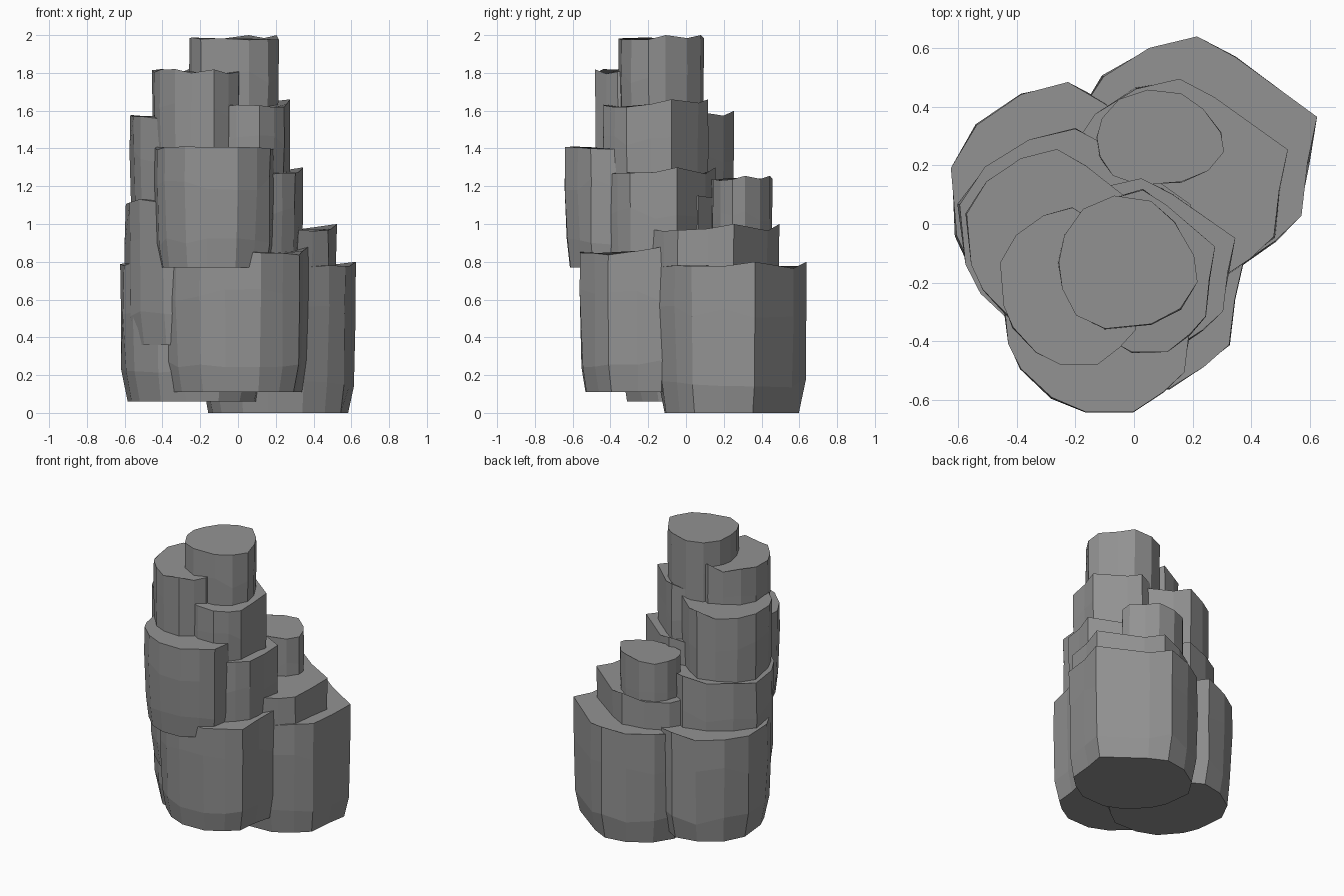
import bpy, bmesh, random

if "Cube" in bpy.data.objects:
    bpy.data.objects.remove(bpy.data.objects["Cube"])

random.seed(4)

# Shared chipped-rock outlines, normalised to a -1..1 box
BROAD = [(1, .3), (.32, .82), (0, 1), (-.4, .9), (-.78, .65), (-1, .3), (-.95, -.25),
         (-.82, -.52), (-.5, -.84), (-.15, -1), (.34, -1), (.65, -.78), (.87, -.56), (.92, -.1)]
ROUND = [(.95, .1), (.67, .6), (.33, .92), (-.2, 1), (-.65, .8), (-.92, .4), (-1, 0),
         (-.95, -.4), (-.75, -.8), (-.33, -1), (.33, -.93), (.75, -.7), (1, -.3)]
# Rings: height fraction, width, height jitter
RINGS = [(0, .91, 0), (.2, .975, .03), (.66, 1, .04), (1, .985, 0)]

# Dark stone
stone = bpy.data.materials.new("dark_stone")
stone.diffuse_color = (.29, .29, .29, 1)
stone.use_nodes = True
stone.node_tree.nodes["Principled BSDF"].inputs["Base Color"].default_value = stone.diffuse_color


def rock_column(name, x0, x1, y0, y1, z0, z1, outline=BROAD, rim=.045):
    cx, cy, rx, ry = (x0 + x1) / 2, (y0 + y1) / 2, (x1 - x0) / 2, (y1 - y0) / 2
    bm = bmesh.new()
    rings = []
    for t, s, jit in RINGS:
        ring = []
        for i, (u, v) in enumerate(outline):
            k = s if t == 1 else s * random.uniform(.965, 1.005)
            z = z0 + (z1 - z0) * t + random.uniform(-jit, jit)
            if t == 1 and i not in (0, 2):      # uneven broken rim
                z -= random.uniform(rim * .4, rim)
            ring.append(bm.verts.new((cx + rx * u * k, cy + ry * v * k, z)))
        rings.append(ring)
    n = len(outline)
    for a, b in zip(rings, rings[1:]):
        for i in range(n):
            j = (i + 1) % n
            bm.faces.new((a[i], a[j], b[j], b[i]))
    bm.faces.new(rings[0])
    bm.faces.new(rings[-1])
    bmesh.ops.recalc_face_normals(bm, faces=bm.faces)
    mesh = bpy.data.meshes.new(name)
    bm.to_mesh(mesh)
    bm.free()
    mesh.materials.append(stone)
    bpy.context.collection.objects.link(bpy.data.objects.new(name, mesh))


# Base columns
rock_column("base_back_right", -.20, .63, -.15, .645, 0, .80)
rock_column("base_left", -.63, .18, -.36, .49, .06, .82)
rock_column("base_front", -.40, .38, -.565, .12, .11, .88)
# Middle columns
rock_column("step_back_right", -.22, .53, -.20, .50, .20, 1.0)
rock_column("step_left", -.60, .20, -.42, .33, .36, 1.15)
rock_column("step_right", -.30, .35, -.43, .16, .60, 1.30)
rock_column("back_stub", -.13, .31, .13, .46, .60, 1.255, ROUND, .03)
rock_column("front_ledge", -.45, .22, -.645, -.02, .77, 1.43)
# Upper columns
rock_column("upper_left", -.575, .05, -.38, .26, .90, 1.60)
rock_column("upper_right", -.22, .28, -.44, .12, 1.0, 1.66)
rock_column("upper_front_left", -.46, .04, -.485, .06, 1.15, 1.84)
rock_column("peak", -.26, .22, -.36, .10, 1.35, 2.0, ROUND, .025)
